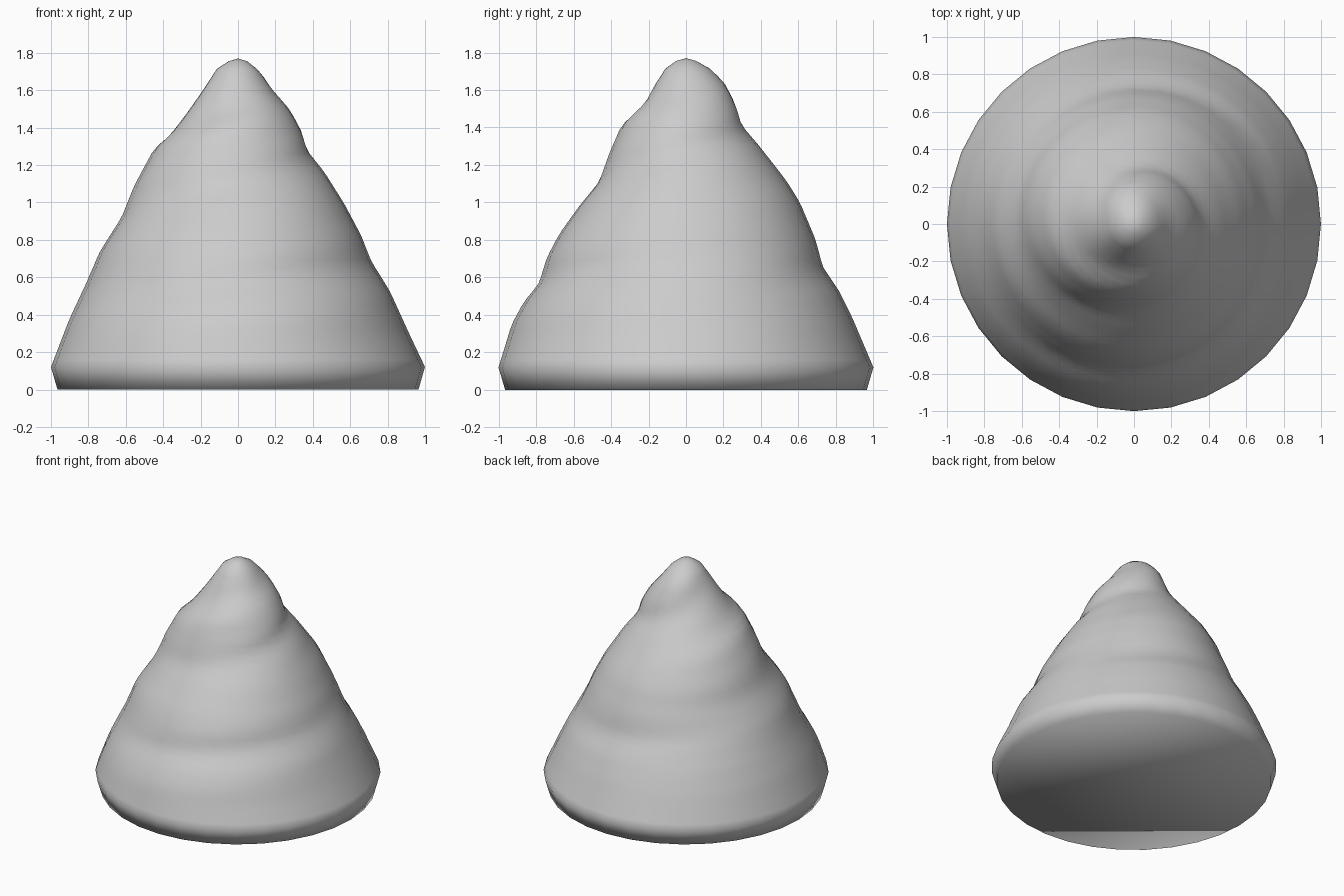
import bpy, bmesh, math

if "Cube" in bpy.data.objects:
    bpy.data.objects.remove(bpy.data.objects["Cube"])

SIDES, RINGS = 32, 40
Z0, TOP = 0.12, 1.77

# silhouette radii (height, radius) at +y, +x, -y, -x (clockwise from above)
PROFILES = [
    [(.12, 1), (.39, .885), (.54, .81), (.655, .73), (.805, .69), (.995, .61), (1.11, .54),
     (1.23, .447), (1.315, .38), (1.41, .297), (1.53, .26), (1.64, .205), (1.74, .1), (1.77, 0)],
    [(.12, 1), (.31, .91), (.53, .81), (.69, .71), (.82, .66), (.99, .57), (1.165, .46),
     (1.28, .367), (1.38, .34), (1.5, .275), (1.605, .18), (1.69, .125), (1.755, .06), (1.77, 0)],
    [(.12, 1), (.35, .93), (.47, .865), (.565, .785), (.7, .745), (.83, .677), (.98, .57),
     (1.11, .463), (1.26, .41), (1.41, .345), (1.525, .22), (1.62, .17), (1.745, .09), (1.77, 0)],
    [(.12, 1), (.38, .9), (.55, .82), (.735, .74), (.925, .62), (1.09, .555), (1.29, .447),
     (1.355, .366), (1.475, .275), (1.61, .18), (1.735, .1), (1.77, 0)],
]
PITCH = 0.15  # drop of each ridge per quarter turn


def sample(pts, z):
    z = min(max(z, pts[0][0]), pts[-1][0])
    for (a, ra), (b, rb) in zip(pts, pts[1:]):
        if z <= b:
            return ra + (rb - ra) * (z - a) / (b - a)
    return pts[-1][1]


def mean(z):
    return sum(sample(p, z) for p in PROFILES) / 4


def bump(k, z):
    p = PROFILES[k % 4]
    return sum(sample(p, z + d) - mean(z + d) for d in (-.02, 0, .02)) / 3


def radius(q, z):
    # blend neighbouring silhouettes along the descending spiral
    k = math.floor(q)
    t = q - k
    w = t * t * (3 - 2 * t)
    fade = min(1, (z - Z0) / .2, (TOP - z) / .2)
    s = PITCH * max(fade, 0)
    return mean(z) + bump(k, z + s * t) * (1 - w) + bump(k + 1, z - s * (1 - t)) * w


bm = bmesh.new()
levels = [Z0 + (1.755 - Z0) * i / RINGS for i in range(RINGS + 1)]
rings = []
for z in [0.005] + levels:
    ring = []
    for i in range(SIDES):
        q = 4 * i / SIDES
        a = q * math.pi / 2
        r = 0.965 if z < Z0 else radius(q, z)
        ring.append(bm.verts.new((r * math.sin(a), r * math.cos(a), max(z - .005, 0) if z < Z0 else z)))
    rings.append(ring)

# walls, tip and flat underside
for lo, hi in zip(rings, rings[1:]):
    for i in range(SIDES):
        j = (i + 1) % SIDES
        bm.faces.new((lo[i], lo[j], hi[j], hi[i]))
tip = bm.verts.new((0, 0, TOP))
for i in range(SIDES):
    bm.faces.new((rings[-1][i], rings[-1][(i + 1) % SIDES], tip))
bm.faces.new(rings[0])
bmesh.ops.recalc_face_normals(bm, faces=bm.faces)
for f in bm.faces:
    f.smooth = True

mesh = bpy.data.meshes.new("lumpy_mound")
bm.to_mesh(mesh)
bm.free()
mound = bpy.data.objects.new("lumpy_mound", mesh)
bpy.context.collection.objects.link(mound)
